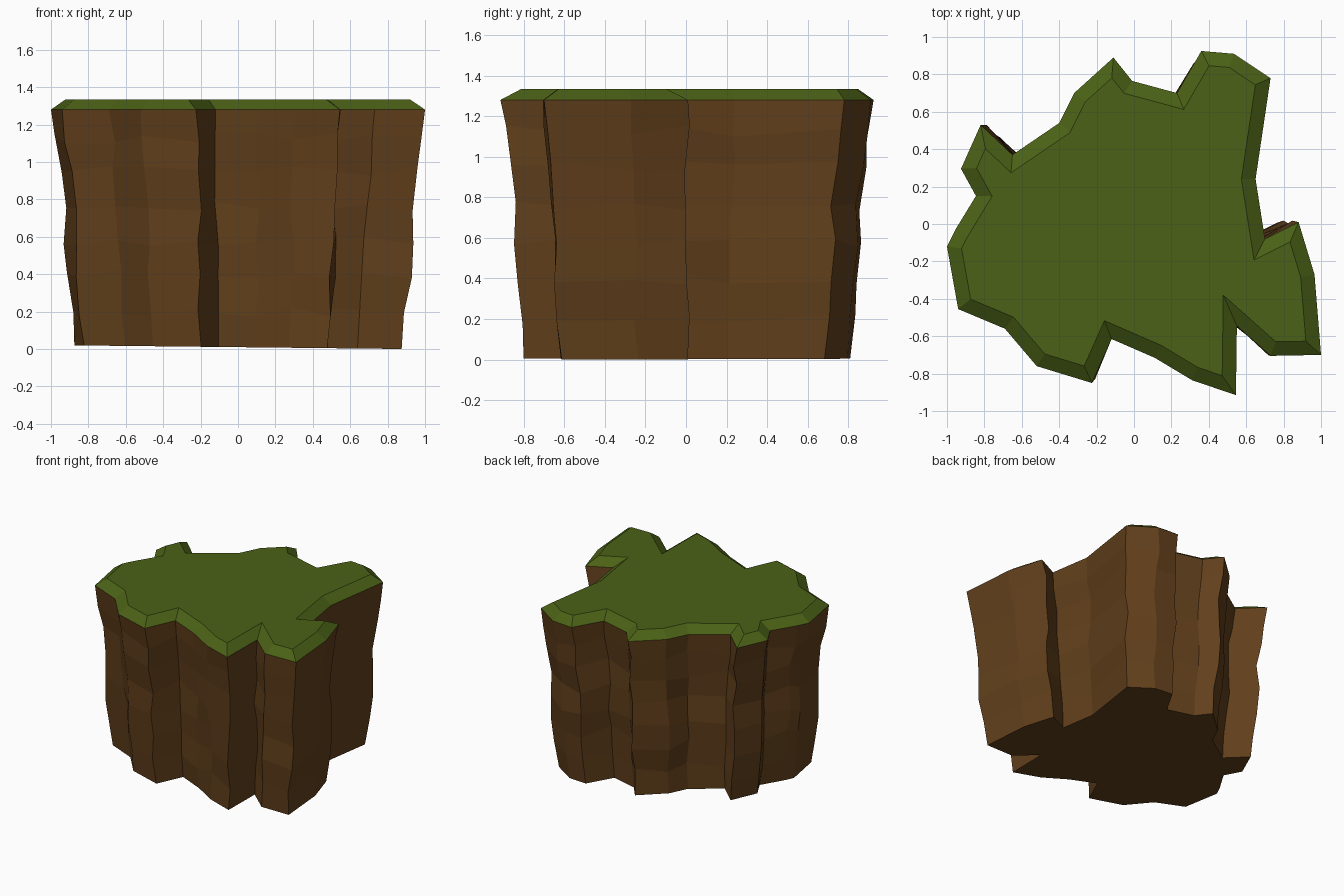
import bpy, random
from mathutils import Vector

if "Cube" in bpy.data.objects:
    bpy.data.objects.remove(bpy.data.objects["Cube"])

random.seed(4)

# Ragged plan outline at the grass edge, counter-clockwise
OUTLINE = [Vector(p) for p in [
    (1.0, -.70), (.965, -.27), (.88, .01), (.70, -.08), (.65, .24), (.73, .78),
    (.535, .91), (.36, .925), (.23, .70), (-.01, .765), (-.11, .89), (-.32, .70),
    (-.40, .54), (-.65, .37), (-.82, .53), (-.925, .295), (-.845, .15),
    (-.955, -.03), (-1.0, -.12), (-.94, -.455), (-.69, -.56), (-.52, -.76),
    (-.225, -.85), (-.12, -.615), (.11, -.715), (.31, -.835), (.545, -.915),
    (.55, -.545), (.73, -.705)]]
N = len(OUTLINE)
EDGE_Z, TOP_Z = 1.28, 1.335

# Wall rings: (height, scale of the outline)
LEVELS = [(0, .875), (.2, .895), (.4, .92), (.58, .93), (.76, .93), (.95, .955),
          (1.13, .975), (EDGE_Z, 1.0)]


def material(name, colour):
    m = bpy.data.materials.new(name)
    m.diffuse_color = (*colour, 1)
    m.use_nodes = True
    m.node_tree.nodes["Principled BSDF"].inputs["Base Color"].default_value = m.diffuse_color
    return m


def inset(points, d):
    """Move every side of the outline inward by d with mitred corners."""
    result = []
    for i, p in enumerate(points):
        a = (p - points[i - 1]).normalized()
        b = (points[(i + 1) % N] - p).normalized()
        na, nb = Vector((-a.y, a.x)), Vector((-b.y, b.x))
        result.append(p + (na + nb) * d / (1 + na.dot(nb)))
    return result


def loft(name, rings, mat, cap_bottom=False, cap_top=False):
    verts = [v for ring in rings for v in ring]
    faces = [(k * N + i, k * N + (i + 1) % N, (k + 1) * N + (i + 1) % N, (k + 1) * N + i)
             for k in range(len(rings) - 1) for i in range(N)]
    if cap_bottom:
        faces.append(tuple(reversed(range(N))))
    if cap_top:
        faces.append(tuple(range(len(verts) - N, len(verts))))
    mesh = bpy.data.meshes.new(name)
    mesh.from_pydata(verts, [], faces)
    mesh.materials.append(mat)
    mesh.update()
    ob = bpy.data.objects.new(name, mesh)
    bpy.context.collection.objects.link(ob)
    return ob


# Rock wall: tapering rings with small irregular facets
rings = []
for z, s in LEVELS:
    ring = []
    for p in OUTLINE:
        x, y, h = p.x * s, p.y * s, z
        if z == 0:
            h = .01 - .011 * x
        elif z < EDGE_Z:
            x += random.uniform(-.015, .015)
            y += random.uniform(-.015, .015)
            h += random.uniform(-.03, .03)
        ring.append((x, y, h))
    rings.append(ring)
loft("rock_wall", rings, material("rock", (.12, .05, .011)), cap_bottom=True)

# Grass cap: sloped rim up to a flat top
loft("grass_cap",
     [[(p.x, p.y, EDGE_Z) for p in OUTLINE],
      [(p.x, p.y, TOP_Z) for p in inset(OUTLINE, .075)]],
     material("grass", (.07, .12, .008)), cap_top=True)
